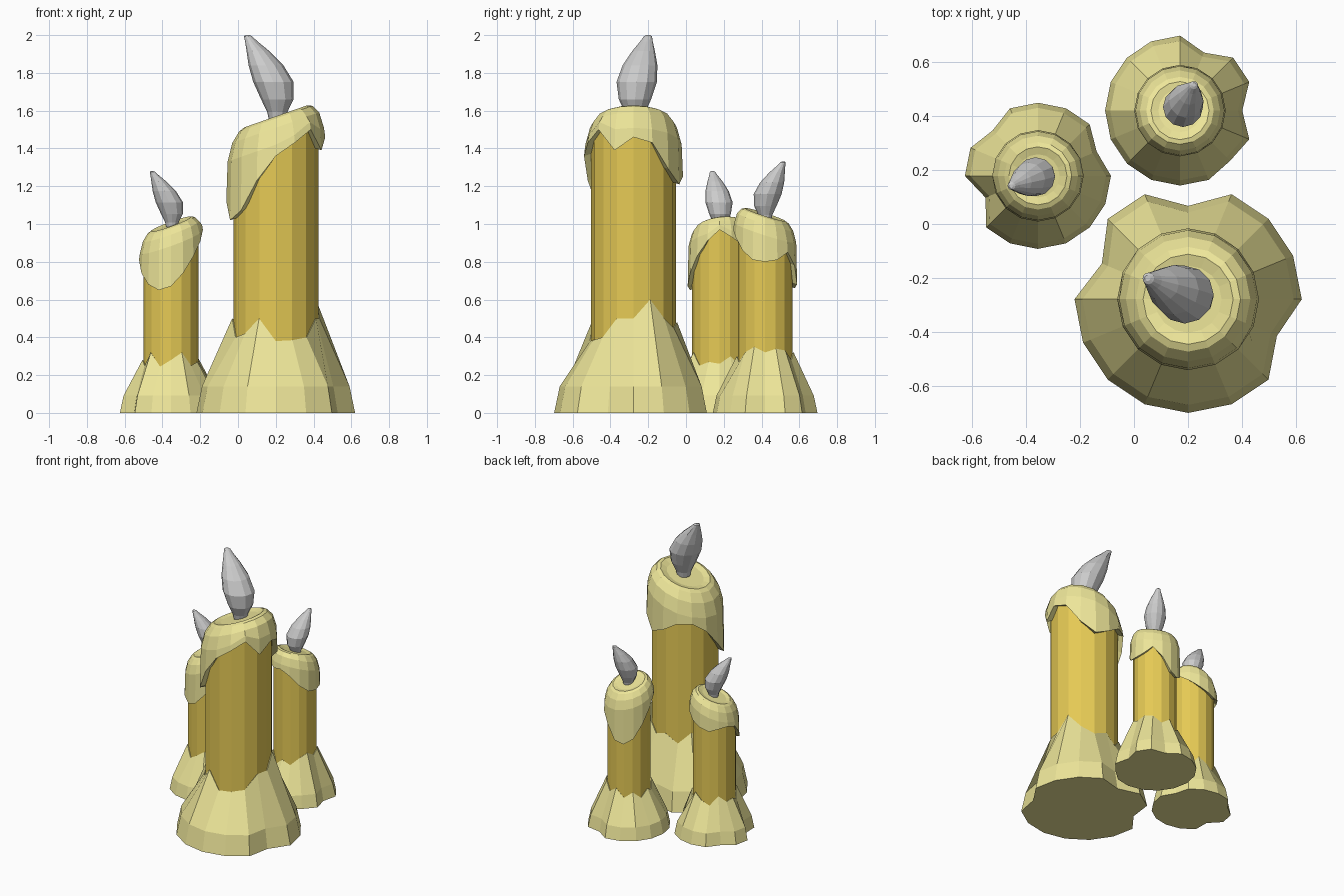
import bpy, bmesh
from math import sin, cos, tau

if "Cube" in bpy.data.objects:
    bpy.data.objects.remove(bpy.data.objects["Cube"])


def material(name, rgb):
    m = bpy.data.materials.new(name)
    m.diffuse_color = (*rgb, 1)
    m.use_nodes = True
    m.node_tree.nodes["Principled BSDF"].inputs["Base Color"].default_value = m.diffuse_color
    return m


WAX = material("pale_wax", (0.85, 0.79, 0.32))
CORE = material("yellow_wax", (0.79, 0.59, 0.09))
N = 16


def loft(name, rings, mat=None):
    """Skin a stack of closed rings and cap both ends."""
    bm = bmesh.new()
    loops = [[bm.verts.new(p) for p in ring] for ring in rings]
    for a, b in zip(loops, loops[1:]):
        n = len(a)
        for i in range(n):
            j = (i + 1) % n
            bm.faces.new((a[i], a[j], b[j], b[i]))
    bm.faces.new(loops[0][::-1])
    bm.faces.new(loops[-1])
    bmesh.ops.recalc_face_normals(bm, faces=bm.faces)
    me = bpy.data.meshes.new(name)
    bm.to_mesh(me)
    bm.free()
    if mat:
        me.materials.append(mat)
    ob = bpy.data.objects.new(name, me)
    bpy.context.collection.objects.link(ob)


def candle(name, centre, r, foot_r, dents, foot_tops, top_z, slope, hem, k, flame):
    cx, cy = centre

    def ring(radius, height):
        """Radius and height are functions of the side index and position."""
        pts = []
        for i in range(N):
            c, s = cos(tau * i / N), sin(tau * i / N)
            q = radius(i)
            pts.append((cx + q * c, cy + q * s, height(i, q * c, q * s)))
        return pts

    def tilt(x, y):
        return top_z + slope[0] * x + slope[1] * y

    # straight shaft with a slanted top
    loft(name + "_shaft", [
        ring(lambda i: r, lambda i, x, y: 0.01),
        ring(lambda i: r, lambda i, x, y: tilt(x, y) - 0.12 * k)], CORE)

    # flared pool of wax at the foot, with a ragged upper edge
    foot = lambda i: dents.get(i, foot_r)
    loft(name + "_foot", [
        ring(foot, lambda i, x, y: 0),
        ring(lambda i: foot(i) * 0.93, lambda i, x, y: 0.14 * k),
        ring(lambda i: r + 0.006, lambda i, x, y: foot_tops[i]),
        ring(lambda i: r - 0.01, lambda i, x, y: foot_tops[i] - 0.01)], WAX)

    # melted cap with dripping hem
    def shoulder(drop, gap):
        return lambda i, x, y: max(tilt(x, y) - drop * k, hem[i] + gap * k)
    loft(name + "_drips", [
        ring(lambda i: r - 0.01, lambda i, x, y: hem[i] + 0.015),
        ring(lambda i: r + 0.037 * k, lambda i, x, y: hem[i]),
        ring(lambda i: r + 0.030 * k, shoulder(0.15, 0.04)),
        ring(lambda i: r + 0.005 * k, shoulder(0.06, 0.07)),
        ring(lambda i: r * 0.86, lambda i, x, y: tilt(x, y) - 0.012 * k),
        ring(lambda i: r * 0.74, lambda i, x, y: tilt(x, y)),
        ring(lambda i: r * 0.55, lambda i, x, y: tilt(x, y) - 0.012 * k)], WAX)

    # leaning flame: (height fraction, lean fraction, radius fraction)
    (bx, by, bz), (tx, ty, tz), fr = flame
    prof = [(-0.06, 0, .42), (0.03, 0, .50), (.19, 0, .80), (.41, .13, 1),
            (.62, .38, .86), (.80, .65, .56), (.92, .87, .31), (.985, .98, .2),
            (1, 1, .1)]
    loft(name + "_flame", [
        [(bx + (tx - bx) * l + fr * q * cos(tau * i / 12),
          by + (ty - by) * l + fr * q * sin(tau * i / 12),
          bz + (tz - bz) * h) for i in range(12)] for h, l, q in prof])


# per-side heights run counter-clockwise from +x
candle("tall_candle", (0.2, -0.278), 0.225, 0.42,
       {4: .345, 7: .345, 15: .355},
       [.5, .6, .5, .45, .48, .42, .5, .45, .5, .4, .42, .5, .38, .385, .4, .5],
       1.57, (0.35, 0),
       [1.46, 1.43, 1.29, 1.21, 1.25, 1.31, 1.31, 1.24,
        1.12, 1.02, 1.07, 1.23, 1.36, 1.43, 1.5, 1.39], 1,
       ((.208, -.27, 1.58), (.05, -.2, 2.0), .107))
candle("left_candle", (-0.355, 0.178), 0.145, 0.27,
       {1: .235, 6: .237, 9: .21},
       [.26, .3, .25, .32, .28, .25, .32, .27,
        .28, .25, .32, .245, .28, .32, .25, .27],
       1.0, (0.36, 0.12),
       [.97, .93, .89, .85, .82, .80, .82, .83,
        .81, .74, .68, .65, .67, .74, .83, .91], 0.65,
       ((-.35, .18, 1.0), (-.455, .14, 1.28), .072))
candle("back_candle", (0.17, 0.419), 0.145, 0.277,
       {0: .23, 3: .232, 14: .262},
       [.32, .34, .33, .28, .32, .26, .3, .25,
        .3, .27, .33, .25, .3, .27, .32, .35],
       1.05, (-0.08, -0.32),
       [.80, .81, .85, .78, .68, .66, .70, .80,
        .90, .97, .98, .96, .97, .93, .86, .81], 0.65,
       ((.175, .42, 1.04), (.222, .515, 1.33), .074))
